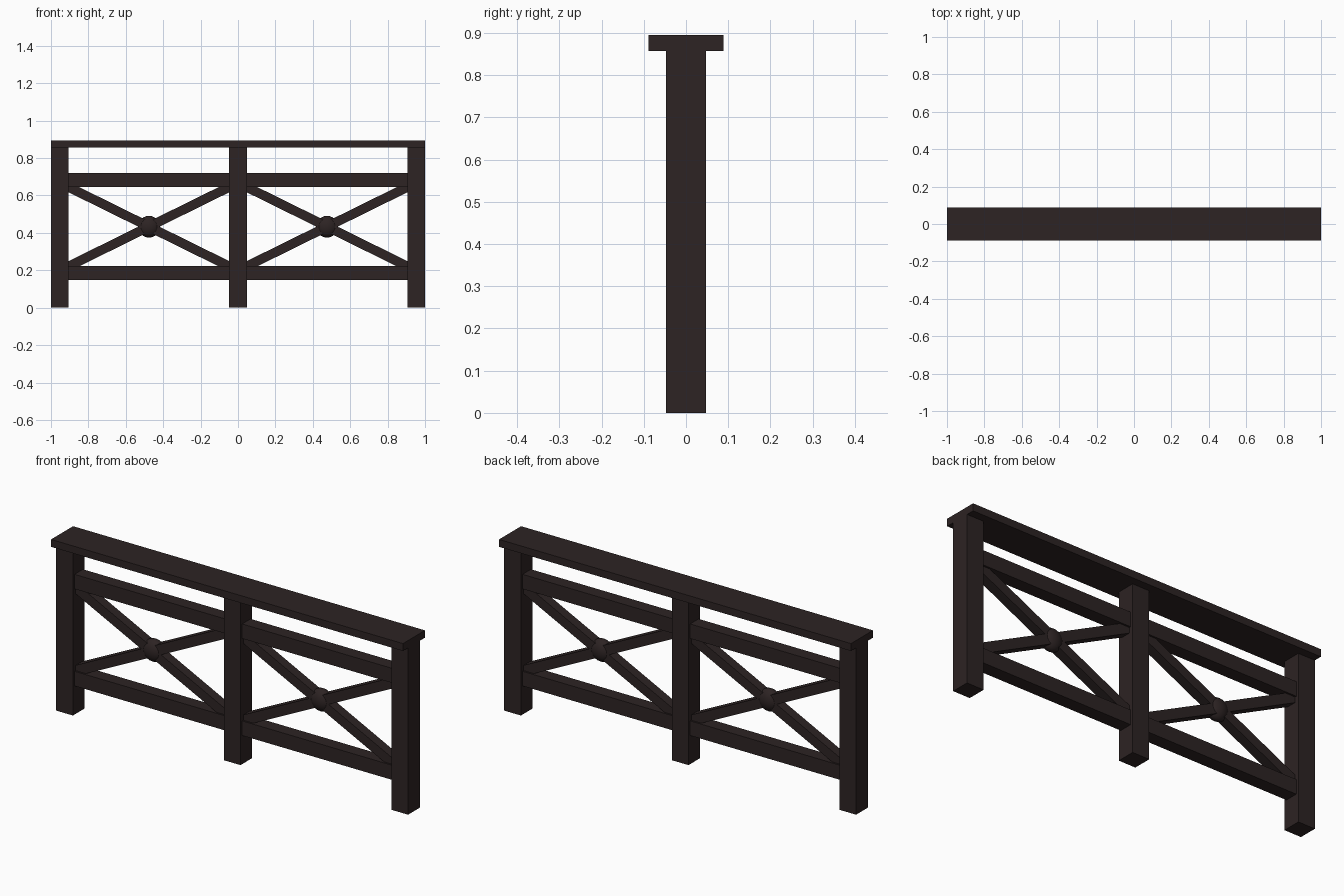
import bpy, math
from mathutils import Matrix

if "Cube" in bpy.data.objects:
    bpy.data.objects.remove(bpy.data.objects["Cube"])

wood = bpy.data.materials.new("dark_brown_wood")
wood.diffuse_color = (0.026, 0.017, 0.017, 1)
wood.use_nodes = True
wood.node_tree.nodes["Principled BSDF"].inputs["Base Color"].default_value = wood.diffuse_color


def box(name, center, size, tilt=0.0):
    """Box with given centre and size, tilted about the y axis."""
    bpy.ops.mesh.primitive_cube_add(size=1)
    o = bpy.context.object
    o.name = name
    o.data.transform(Matrix.Diagonal((*size, 1)))
    o.location = center
    o.rotation_euler = (0, tilt, 0)
    o.data.materials.append(wood)
    return o


POST = 0.095
CAP_Z, TOP_Z = 0.857, 0.895
MID_Z = 0.433

# flat handrail on top
box("handrail", (0, 0, (CAP_Z + TOP_Z) / 2), (2, 0.178, TOP_Z - CAP_Z))

# three square posts
for name, x in (("left_post", -0.9525), ("middle_post", 0), ("right_post", 0.9525)):
    box(name, (x, 0, CAP_Z / 2), (POST, POST, CAP_Z))

# two bays, each with rails, crossed braces and a round boss
x0, x1 = POST / 2, 1 - POST
w, h = x1 - x0, 0.645 - 0.222
for side, s in (("left", -1), ("right", 1)):
    cx = s * (x0 + x1) / 2
    box(side + "_upper_rail", (cx, 0, 0.6825), (w, 0.068, 0.075))
    box(side + "_lower_rail", (cx, 0, 0.1845), (w, 0.068, 0.075))
    angle = math.atan2(h, w)
    for label, t in (("rising", -1), ("falling", 1)):
        box(f"{side}_{label}_brace", (cx, 0, MID_Z),
            (math.hypot(w, h) + 0.04, 0.05, 0.05), t * angle)
    # flattened ball at the crossing
    bpy.ops.mesh.primitive_uv_sphere_add(segments=24, ring_count=12, radius=0.058)
    boss = bpy.context.object
    boss.name = side + "_boss"
    boss.data.transform(Matrix.Rotation(math.pi / 2, 4, 'X'))
    boss.data.transform(Matrix.Diagonal((1, 0.65, 1, 1)))
    boss.location = (cx, 0, MID_Z)
    boss.data.materials.append(wood)
    bpy.ops.object.shade_smooth_by_angle()
